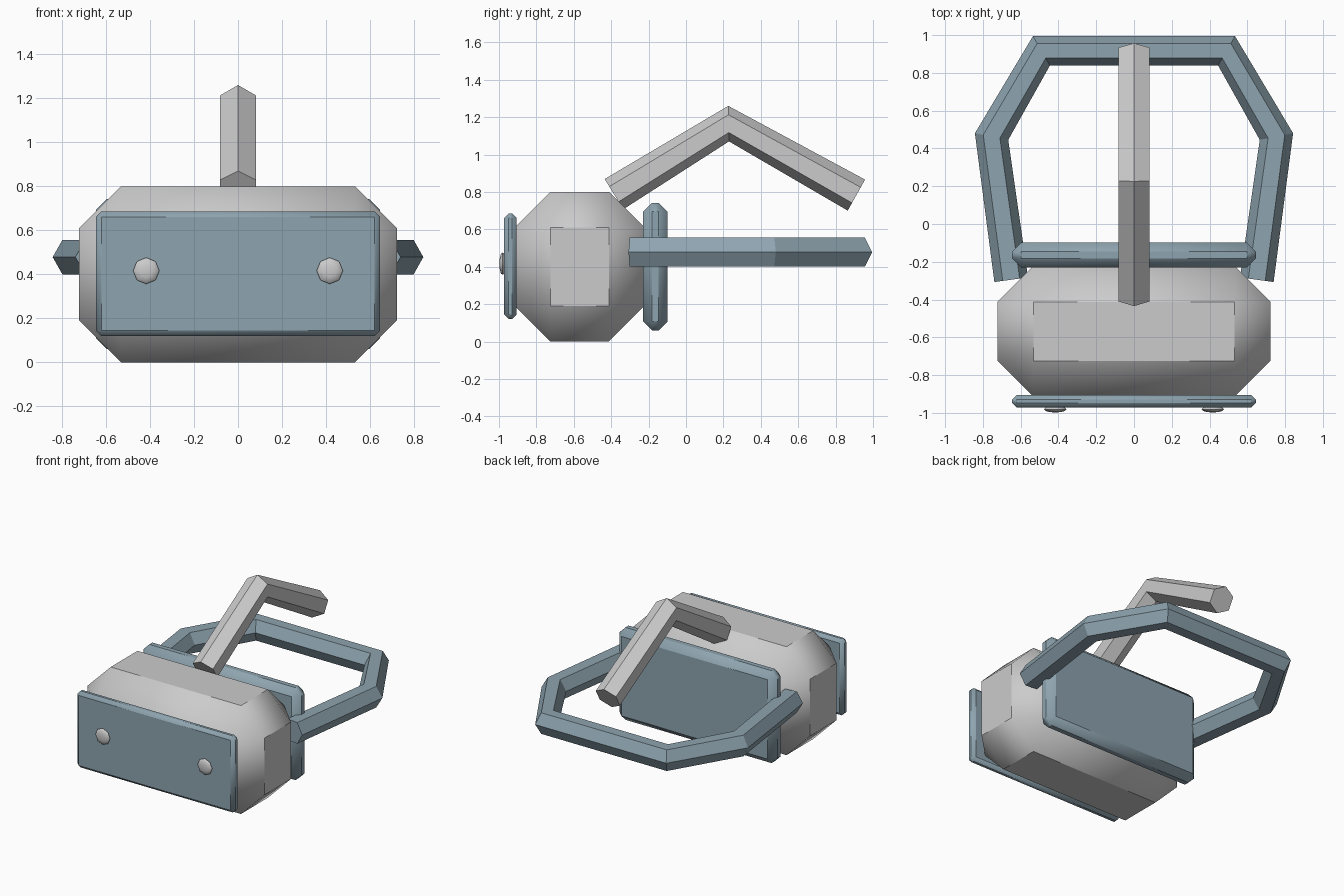
import bpy, bmesh
from math import cos, sin, pi, radians
from mathutils import Vector

if "Cube" in bpy.data.objects:
    bpy.data.objects.remove(bpy.data.objects["Cube"])

blue = bpy.data.materials.new("blue_grey")
blue.diffuse_color = (0.27, 0.37, 0.43, 1)
blue.use_nodes = True
blue.node_tree.nodes["Principled BSDF"].inputs["Base Color"].default_value = blue.diffuse_color


def make_object(name, bm, mat=None, smooth=None):
    bmesh.ops.recalc_face_normals(bm, faces=bm.faces)
    mesh = bpy.data.meshes.new(name)
    bm.to_mesh(mesh)
    bm.free()
    ob = bpy.data.objects.new(name, mesh)
    bpy.context.collection.objects.link(ob)
    if mat:
        mesh.materials.append(mat)
    if smooth:
        bpy.ops.object.select_all(action='DESELECT')
        ob.select_set(True)
        bpy.context.view_layer.objects.active = ob
        bpy.ops.object.shade_smooth_by_angle(angle=radians(smooth))
    return ob


def chamfer_box(name, lo, hi, bevel, mat=None):
    """Box between two corners with a single-segment bevel on every edge."""
    lo, hi = Vector(lo), Vector(hi)
    bm = bmesh.new()
    bmesh.ops.create_cube(bm, size=1)
    for v in bm.verts:
        v.co = (lo + hi) / 2 + v.co * (hi - lo)
    bmesh.ops.bevel(bm, geom=bm.edges[:], offset=bevel, segments=1,
                    affect='EDGES', profile=0.5)
    return make_object(name, bm, mat, 40)


def hex_bar(name, path, radius, normal, mat=None):
    """Sweep a hexagon along a planar path; its corners point in the plane."""
    pts, n = [Vector(p) for p in path], Vector(normal)
    bm = bmesh.new()
    rings = []
    for i, p in enumerate(pts):
        t = Vector()
        if i > 0:
            t += (p - pts[i - 1]).normalized()
        if i < len(pts) - 1:
            t += (pts[i + 1] - p).normalized()
        side = t.normalized().cross(n)
        rings.append([bm.verts.new(p + radius * (side * cos(k * pi / 3) + n * sin(k * pi / 3)))
                      for k in range(6)])
    for a, b in zip(rings, rings[1:]):
        for k in range(6):
            j = (k + 1) % 6
            bm.faces.new((a[k], a[j], b[j], b[k]))
    bm.faces.new(rings[0])
    bm.faces.new(rings[-1])
    return make_object(name, bm, mat)


# Main housing and the two plates
chamfer_box("headset_body", (-0.722, -0.915, 0), (0.722, -0.222, 0.8), 0.19)
chamfer_box("front_plate", (-0.645, -0.972, 0.12), (0.645, -0.905, 0.685), 0.024, blue)
chamfer_box("face_pad", (-0.645, -0.23, 0.06), (0.645, -0.098, 0.742), 0.048, blue)

# Head band and over-head strap
half = [(0.65, -0.295), (0.754, 0.463), (0.49, 0.917)]
band = [(x, y, 0.478) for x, y in half] + [(-x, y, 0.478) for x, y in reversed(half)]
hex_bar("head_band", band, 0.09, (0, 0, 1), blue)
hex_bar("top_strap", [(0, -0.385, 0.788), (0, 0.228, 1.165), (0, 0.911, 0.783)], 0.095, (1, 0, 0))

# Flattened camera lenses
for side, s in (("left", -1), ("right", 1)):
    bm = bmesh.new()
    bmesh.ops.create_uvsphere(bm, u_segments=8, v_segments=6, radius=1)
    for v in bm.verts:
        x, y, z = v.co
        v.co = (s * 0.417 + 0.06 * x, -0.981 + 0.017 * -z, 0.416 + 0.06 * y)
    make_object(side + "_camera", bm, None, 40)
